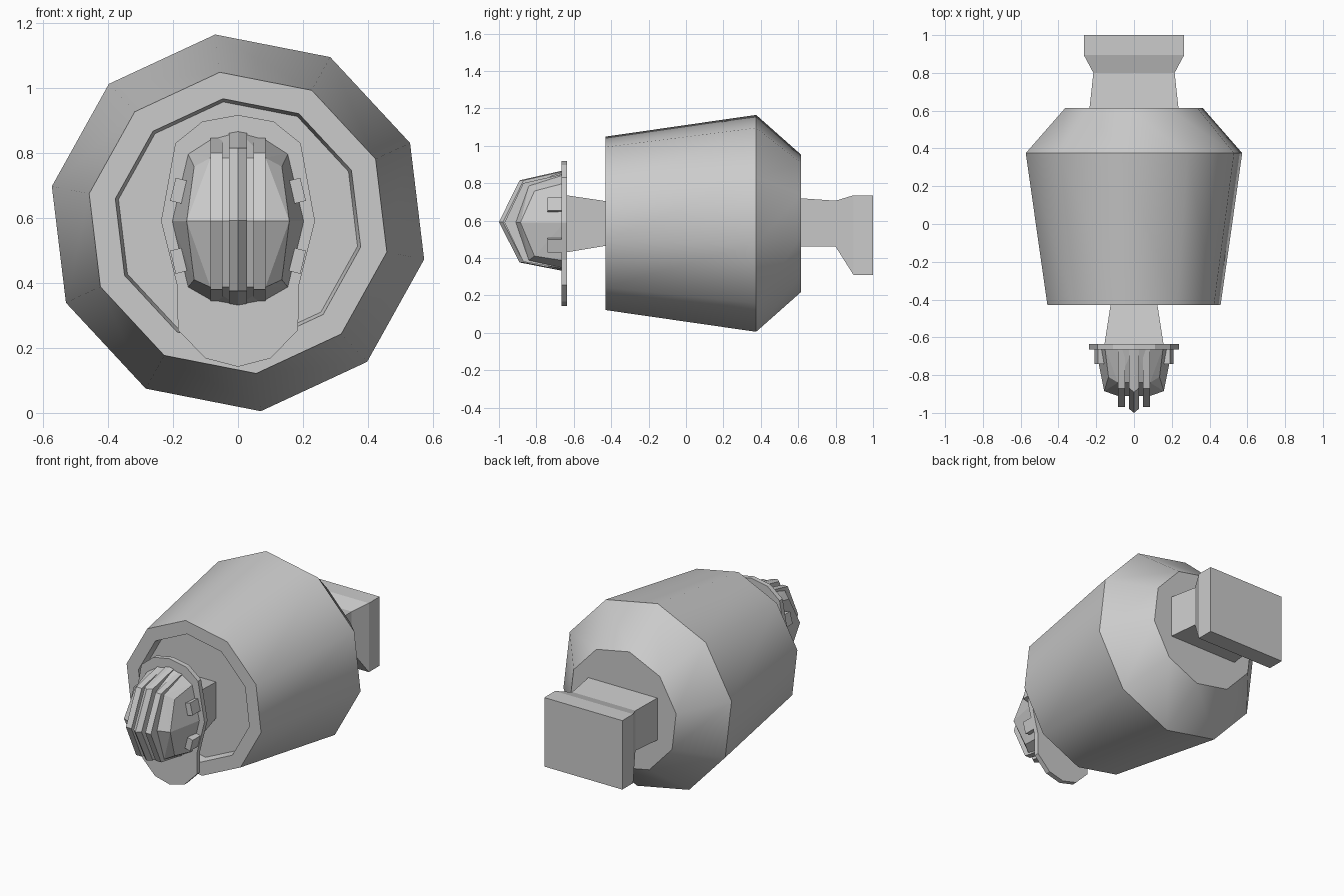
import bpy, bmesh
from math import sin, cos, radians
from mathutils import Matrix

if "Cube" in bpy.data.objects:
    bpy.data.objects.remove(bpy.data.objects["Cube"])

CZ = 0.585  # height of the main axis


def finish(name, bm):
    bmesh.ops.recalc_face_normals(bm, faces=bm.faces)
    me = bpy.data.meshes.new(name)
    bm.to_mesh(me)
    bm.free()
    ob = bpy.data.objects.new(name, me)
    bpy.context.collection.objects.link(ob)
    return ob


def loft(name, rings):
    """Skin a list of closed rings and cap both ends."""
    bm = bmesh.new()
    vs = [[bm.verts.new(p) for p in r] for r in rings]
    n = len(rings[0])
    for a, b in zip(vs, vs[1:]):
        for i in range(n):
            j = (i + 1) % n
            bm.faces.new((a[i], a[j], b[j], b[i]))
    bm.faces.new(vs[0])
    bm.faces.new(vs[-1])
    return finish(name, bm)


def hull(name, pts):
    bm = bmesh.new()
    for p in pts:
        bm.verts.new(p)
    res = bmesh.ops.convex_hull(bm, input=bm.verts)
    loose = [v for v in bm.verts if not v.link_faces]
    bmesh.ops.delete(bm, geom=loose, context='VERTS')
    bmesh.ops.dissolve_limit(bm, angle_limit=radians(1), verts=bm.verts, edges=bm.edges)
    return finish(name, bm)


def decagon(r, y):
    return [(r * cos(radians(-83.1 + 36 * k)), y, CZ + r * sin(radians(-83.1 + 36 * k)))
            for k in range(10)]


def rect(y, hx, z0, z1):
    return [(-hx, y, z0), (hx, y, z0), (hx, y, z1), (-hx, y, z1)]


def mirrored(half):
    """Close a half outline that starts and ends on x = 0."""
    return half + [(-x, z) for x, z in half[-2:0:-1]]


# Ten-sided barrel with a recessed front
barrel = loft("barrel", [decagon(r, y) for r, y in (
    (0.375, -0.38), (0.385, -0.43), (0.467, -0.43), (0.584, 0.375), (0.37, 0.615))])
bpy.context.view_layer.objects.active = barrel
barrel.select_set(True)
bpy.ops.object.shade_smooth_by_angle(angle=radians(38))

# Front neck and rear mounting block
loft("front_neck", [rect(-0.64, 0.157, 0.43, 0.735), rect(-0.37, 0.115, 0.475, 0.695)])
loft("rear_mount", [rect(0.60, 0.237, 0.46, 0.72), rect(0.80, 0.215, 0.46, 0.706),
                    rect(0.895, 0.266, 0.31, 0.735), rect(1.0, 0.266, 0.31, 0.735)])

# Flat backing plate with a long chin
plate = mirrored([(0, 0.917), (0.11, 0.897), (0.193, 0.83), (0.237, 0.59), (0.187, 0.39),
                  (0.185, 0.255), (0.1, 0.168), (0, 0.142)])
loft("backing_plate", [[(x, y, z) for x, z in plate] for y in (-0.665, -0.635)])

# Faceted dome on the plate
base = mirrored([(0, 0.868), (0.085, 0.845), (0.155, 0.80), (0.205, 0.59),
                 (0.155, 0.385), (0.085, 0.345), (0, 0.33)])
pts = [(x, -0.65, z) for x, z in base]
for s in (-1, 1):
    pts += [(s * x, y, z) for x, y, z in (
        (0.135, -0.81, 0.758), (0.135, -0.81, 0.41),
        (0.085, -0.84, 0.785), (0.085, -0.84, 0.387),
        (0.158, -0.885, 0.59), (0.085, -0.91, 0.59))]
hull("dome", pts)

# Vertical ribs: two side ribs and a pointed centre rib
for s, side in ((-1, "left"), (1, "right")):
    hull("rib_" + side, [(s * x, y, z) for x in (0.047, 0.085) for y, z in (
        (-0.65, 0.85), (-0.87, 0.80), (-0.97, 0.59), (-0.87, 0.38), (-0.65, 0.342))])
hull("rib_centre", [(x, y - (0 if x else 0.022), z) for x in (-0.027, 0, 0.027) for y, z in (
    (-0.643, 0.866), (-0.868, 0.815), (-0.978, 0.592), (-0.868, 0.376), (-0.643, 0.332))])

# Small lugs along the dome sides
for sx, side in ((-1, "left"), (1, "right")):
    for sz, level in ((-1, "lower"), (1, "upper")):
        bm = bmesh.new()
        m = (Matrix.Translation((sx * 0.183, -0.70, 0.576 + sz * 0.108))
             @ Matrix.Rotation(radians(14 * sx * sz), 4, 'Y').inverted()
             @ Matrix.Diagonal((0.036, 0.08, 0.073, 1)))
        if sx * sz != 0:  # lean with the side of the dome
            m = (Matrix.Translation((sx * 0.183, -0.70, 0.576 + sz * 0.108))
                 @ Matrix.Rotation(radians(-14 * sx * sz), 4, 'Y')
                 @ Matrix.Diagonal((0.036, 0.08, 0.073, 1)))
        bmesh.ops.create_cube(bm, size=1, matrix=m)
        finish(f"lug_{level}_{side}", bm)
